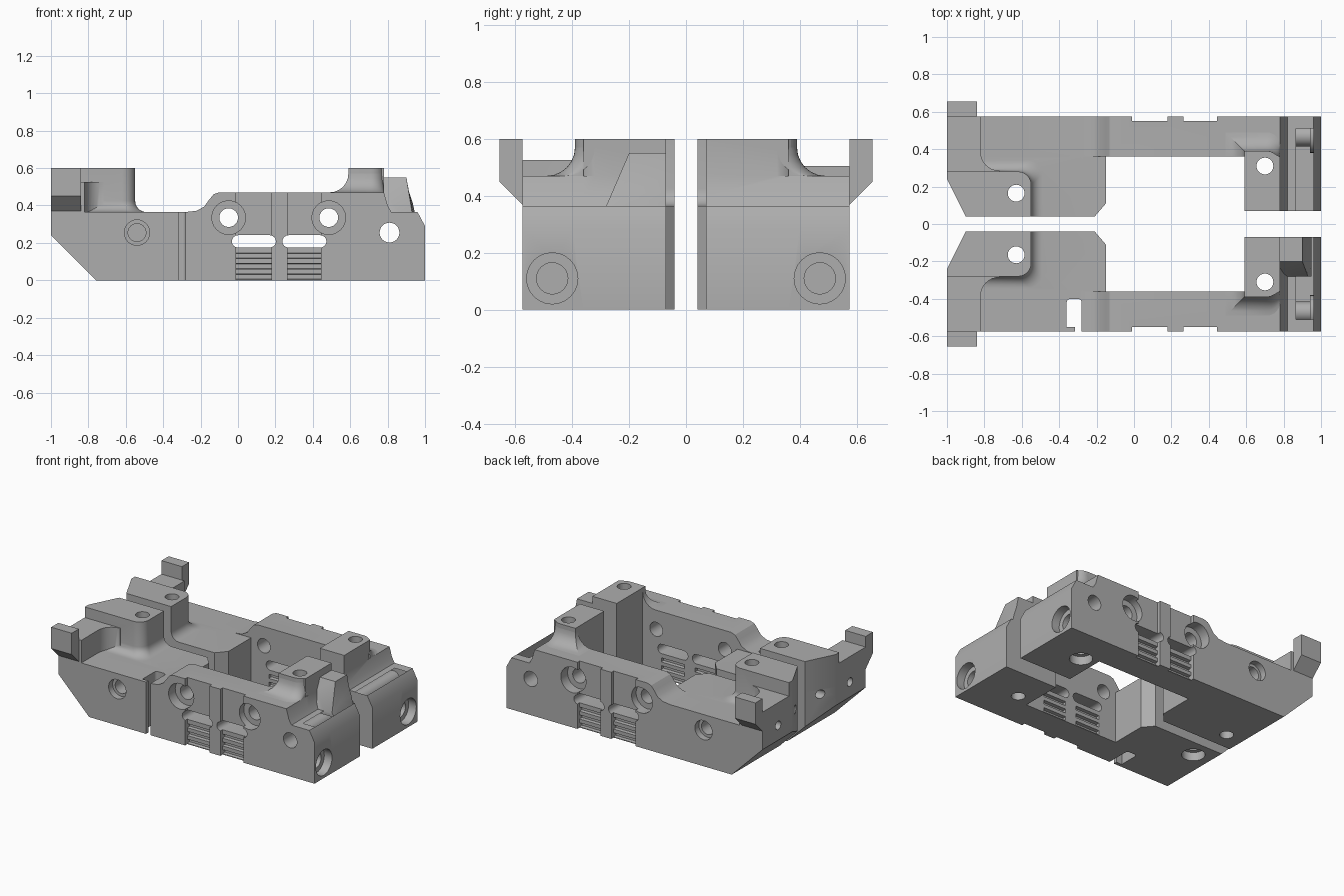
import bpy, bmesh
from math import sin, cos, pi, radians

cube = bpy.data.objects.get("Cube")
if cube:
    bpy.data.objects.remove(cube, do_unlink=True)

grey = bpy.data.materials.new("satin_grey")
grey.use_nodes = True
tone = (0.42, 0.42, 0.42, 1)
grey.diffuse_color = tone
grey.node_tree.nodes["Principled BSDF"].inputs["Base Color"].default_value = tone


def place(axis, t, u, v):
    return {"x": (t, u, v), "y": (u, t, v), "z": (u, v, t)}[axis]


def arc(cx, cy, r, a0, a1, n=8):
    return [(cx + r * cos(radians(a0 + (a1 - a0) * i / n)),
             cy + r * sin(radians(a0 + (a1 - a0) * i / n))) for i in range(n + 1)]


def loft(side, axis, rings):
    """Closed solid through (outline, position) rings along an axis."""
    bm = bmesh.new()
    loops = []
    for outline, t in rings:
        pts = [place(axis, t, u, v) for u, v in outline]
        loops.append([bm.verts.new((x, y * side, z)) for x, y, z in pts])
    for a, b in zip(loops, loops[1:]):
        for i in range(len(a)):
            j = (i + 1) % len(a)
            bm.faces.new((a[i], a[j], b[j], b[i]))
    bm.faces.new(loops[0])
    bm.faces.new(loops[-1])
    bmesh.ops.recalc_face_normals(bm, faces=bm.faces)
    mesh = bpy.data.meshes.new("part")
    bm.to_mesh(mesh)
    bm.free()
    mesh.materials.append(grey)
    obj = bpy.data.objects.new("part", mesh)
    bpy.context.collection.objects.link(obj)
    return obj


def combine(body, other, operation):
    mod = body.modifiers.new("combine", "BOOLEAN")
    mod.operation, mod.solver, mod.object = operation, "EXACT", other
    bpy.context.view_layer.objects.active = body
    bpy.ops.object.modifier_apply(modifier=mod.name)
    bpy.data.objects.remove(other, do_unlink=True)


def rect(u0, u1, v0, v1):
    return [(u0, v0), (u1, v0), (u1, v1), (u0, v1)]


def left_tower(o):
    return [(-1, .24), (-.9, .04), (-.55 + o, .04)] \
        + arc(-.62 + o, .21 + o, .07, 0, 90) + [(-1, .28 + o)]


def right_tower(o, y0):
    return [(.59 - o, y0), (.78, y0)] + arc(.71, .32 + o, .07, 0, 90) + [(.59 - o, .39 + o)]


def flare(outline, size, z, top):
    """Concave fillet rings from the base of a tower up to its top."""
    rings = [(outline(size), z - .05)]
    for i in range(7):
        a = pi / 2 * i / 6
        rings.append((outline(size * (1 - sin(a))), z + size * (1 - cos(a))))
    return rings + [(outline(0), top)]


def build_half(name, side):
    front = side < 0

    # Outer rail with its stepped top line
    rail = [(-1, 0), (1, 0), (1, .29), (.96, .365), (.82, .365), (.8, .4), (.78, .47),
            (-.1, .47), (-.13, .46), (-.155, .43), (-.18, .395), (-.22, .372),
            (-.28, .365), (-1, .365)]
    body = loft(side, "y", [(rail, .36), (rail, .575)])
    body.name = name

    def add(axis, *rings):
        combine(body, loft(side, axis, rings), "UNION")

    def add_prism(axis, outline, a, b):
        add(axis, (outline, a), (outline, b))

    def cut_prism(axis, outline, a, b):
        combine(body, loft(side, axis, [(outline, a), (outline, b)]), "DIFFERENCE")

    def bore(axis, u, v, r, a, b):
        cut_prism(axis, arc(u, v, r, 0, 345, 23), a, b)

    # Left and right blocks
    add_prism("z", [(-1, .24), (-.9, .04), (-.21, .04), (-.15, .11),
                    (-.15, .45), (-1, .45)], 0, .365)
    add_prism("y", [(.59, 0), (1, 0), (1, .29), (.96, .365), (.82, .365), (.8, .4),
                    (.78, .47), (.59, .47)], .07, .4)

    # Towers with flared feet
    add("z", *flare(left_tower, .06, .365, .6))
    add_prism("z", right_tower(0, .07), .3, .6)
    add("z", *flare(lambda o: right_tower(o, .36), .1, .47, .6))

    # Left saddle, its inner fillet and the upright ear
    saddle = .525 if front else .505
    add_prism("z", [(-1, .25), (-.72, .25)] + arc(-.72, .385, .1, 270, 180)
              + [(-.82, .575), (-1, .575)], .3, saddle)
    add_prism("x", [(.5, .3), (.575, .37), (.655, .45), (.655, .6), (.575, .6),
                    (.575, saddle), (.5, saddle)], -1, -.84)

    # Right end ridge
    add_prism("y", [(.865, .34), (.87, .46), (.88, .47), (.915, .47), (.935, .41),
                    (.96, .365), (.96, .34)], .07, .51)
    if front:
        high = [(.75, .34), (.75, .55), (.9, .55), (.915, .47), (.935, .41), (.95, .34)]
        low = [(.75, .34), (.75, .365), (.93, .365), (.935, .36), (.94, .355), (.95, .34)]
        add("y", (high, .07), (high, .2), (low, .28))

    # Sloped left underside
    cut_prism("y", [(-1.1, -.1), (-.66, -.1), (-1.1, .34)], -.1, .8)

    # Grip panels: recess, rounded window and ribs
    for x0, x1 in ((-.01, .18), (.265, .445)):
        cut_prism("y", rect(x0, x1, -.1, .5), .55, .7)
        cx = (x0 + x1) / 2
        cut_prism("y", arc(cx + .085, .208, .033, -90, 90)
                  + arc(cx - .085, .208, .033, 90, 270), .2, .7)
        for z in (.02, .075, .13):
            groove = [(z - .018, .02), (z + .018, .02), (z + .012, 0), (z - .012, 0)]
            for face, sign in ((.55, -1), (.36, 1)):
                cut_prism("x", [(face + sign * (.02 - d) * 1.2 if d < .02 else face - sign * .03, h)
                                for h, d in groove], x0, x1)

    # Cross bores through the rail
    for x in (-.05, .485):
        bore("y", x, .335, .09, .5, .7)
        bore("y", x, .335, .05, .2, .7)
    bore("y", -.54, .255, .068, .53, .7)
    bore("y", -.54, .255, .048, .3, .7)
    bore("y", .81, .255, .053, -.1, .7)

    # Vertical bores in the towers
    bore("z", -.63, .165, .045, -.1, .7)
    bore("z", .7, .31, .045, -.1, .7)
    wide = (-.63, .165) if front else (.7, .31)
    bore("z", *wide, .075, -.1, .06)

    # End bores
    bore("x", .47, .11, .09, .94, 1.1)
    bore("x", .47, .11, .055, .75, 1.1)
    for y in (.4, .14):
        bore("x", y, .345, .03, -1.1, -.82)

    # Keyed slot in the front half only
    if front:
        cut_prism("z", [(-.36, .55), (-.28, .55)] + arc(-.3, .42, .02, 0, -90, 4)
                  + arc(-.34, .42, .02, 270, 180, 4), -.1, .5)
        cut_prism("z", rect(-.315, -.28, .5, .7), -.1, .5)

    bpy.ops.object.select_all(action="DESELECT")
    body.select_set(True)
    bpy.context.view_layer.objects.active = body
    bpy.ops.object.shade_smooth_by_angle(angle=radians(30))


build_half("front_half", -1)
build_half("back_half", 1)
